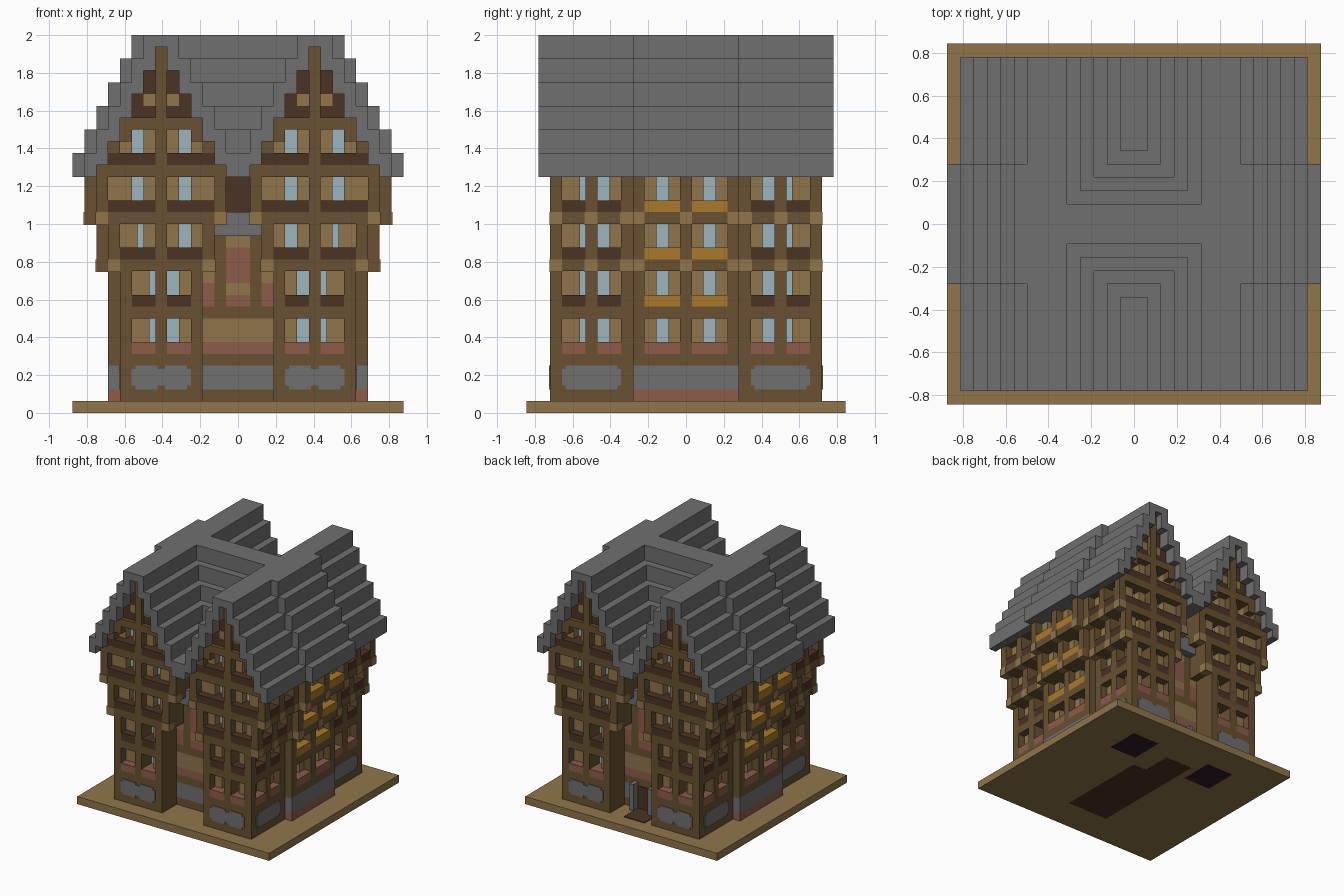
import bpy, bmesh
from mathutils import Vector

U = 1 / 16  # one block
if "Cube" in bpy.data.objects:
    bpy.data.objects.remove(bpy.data.objects["Cube"], do_unlink=True)


def linear(c):
    c /= 255
    return c / 12.92 if c <= 0.04045 else ((c + 0.055) / 1.055) ** 2.4


def material(name, r, g, b):
    m = bpy.data.materials.new(name)
    m.use_nodes = True
    col = (linear(r), linear(g), linear(b), 1)
    m.diffuse_color = col
    m.node_tree.nodes["Principled BSDF"].inputs["Base Color"].default_value = col
    return m


slate = material("slate grey", 112, 112, 112)
timber = material("timber brown", 104, 81, 49)
dark = material("dark wood", 76, 51, 35)
pale = material("pale wood", 144, 117, 74)
brick = material("brick red", 140, 92, 74)
gold = material("gold", 168, 121, 44)
glass = material("pale blue glass", 156, 181, 191)
black = material("cellar black", 45, 27, 36)

# Each part belongs to one material; the quarter house is mirrored in x and y
PARTS = {
    "base": pale, "timber_frame": timber, "timber_posts": timber, "inner_core": timber,
    "dark_sills": dark, "brick_sills": brick, "gold_flower_boxes": gold,
    "window_glass": glass, "window_surrounds": pale, "beam_ends": pale,
    "stone_panels": slate, "side_bay_plinth": brick, "side_bay_stone": slate,
    "gable_boards": dark, "roof_towers": slate, "roof_side_bays": slate,
    "roof_cross_ridge": slate, "centre_timber": timber, "centre_stone": slate,
    "centre_brick": brick, "centre_pale": pale, "centre_dark": dark,
    "centre_canopy": slate,
    "door": dark, "door_jambs": slate, "door_path": dark,
    "cellar_floor": dark, "cellar_pits": black,
}
NO_MIRROR = {"door", "door_jambs", "door_path", "cellar_floor"}
meshes = {name: bmesh.new() for name in PARTS}


def box(part, x0, x1, y0, y1, z0, z1):
    """Box in block units; y counts from the middle towards the front."""
    bm = meshes[part]
    vs = bmesh.ops.create_cube(bm, size=1)["verts"]
    size = Vector((x1 - x0, y1 - y0, z1 - z0))
    mid = Vector((x0 + x1, -(y0 + y1), z0 + z1)) / 2
    for v in vs:
        v.co = Vector(a * b for a, b in zip(v.co, size)) + mid
        v.co *= U


def front(part, a0, a1, d0, d1, z0, z1):
    """Tower front: a is x, mirrored about the tower middle; d is depth."""
    for p, q in ((a0, a1), (13 - a1, 13 - a0)):
        box(part, p, q, 11.5 - d1, 11.5 - d0, z0, z1)


def side(X):
    """Side wall with its face at x = X."""
    def put(part, a0, a1, d0, d1, z0, z1):
        box(part, X - d1, X - d0, a0, a1, z0, z1)
    return put


def window(put, a0, a1, g, z, sill):
    put(sill, a0, a1, 0, 2.5, z, z + 1)
    put("window_glass", g, g + 1, 2, 2.5, z + 1, z + 3)
    for p, q in ((a0, g), (g + 1, a1)):
        if q > p:
            put("window_surrounds", p, q, 1, 2.5, z + 1, z + 3)


def panel(put, a0, a1, z0, z1):
    c = 0.3
    put("stone_panels", a0 + c, a1 - c, -0.1, 0.1, z0, z1)
    put("stone_panels", a0, a1, -0.1, 0.1, z0 + c, z1 - c)


# Base slab and ground storey
box("base", 0, 14, 0, 13.5, 0, 1)
box("timber_frame", 3, 10, 4.5, 11.5, 1, 5)
panel(front, 6.5, 9, 2, 4)
panel(side(10), 5.5, 10.5, 2, 4)
box("side_bay_plinth", 0, 11, 0, 4.5, 1, 2)
box("side_bay_stone", 0, 11, 0, 4.5, 2, 4)
box("timber_frame", 0, 11, 0, 4.5, 4, 5)

# Window storeys: bottom z, inner wall x, outer wall x
for z, xi, X in ((5, 3, 10), (9, 3, 10), (13, 2, 11), (17, 1, 12)):
    wall, bay = side(X), side(X + 1)
    sill = "brick_sills" if z == 5 else "dark_sills"
    bay_sill = "brick_sills" if z == 5 else "gold_flower_boxes"
    top = z + 3
    # Solid core, inner wall and the floor band below the windows
    box("inner_core", xi + 0.5, X - 2.5, 4.4, 9, z, top)
    box("inner_core", 0, X - 1.5, 0, 4.5, z, top)
    box("timber_frame", xi, xi + 1, 4.5, 11.5, z, top)
    if z > 5:
        box("timber_frame", xi, X, 4.5, 11.5, z - 1, z)
        box("timber_frame", 0, X + 1, 0, 4.5, z - 1, z)
    # Posts
    front("timber_posts", X - 1, X, 0, 1, z, top)
    front("timber_posts", 6.5, 7, 0, 2.5, z, top)
    for a in (4.5, 7.5):
        wall("timber_posts", a, a + 1, 0, 2.5, z, top)
    bay("timber_posts", 3.5, 4.5, 0, 2.5, z, top)
    bay("timber_posts", 0, 0.5, 0, 2.5, z, top)
    # Windows
    window(front, 7, X - 1, 7 if X == 10 else 8, z, sill)
    window(wall, 8.5, 10.5, 8.5, z, sill)
    window(wall, 5.5, 7.5, 6.5, z, sill)
    window(bay, 0.5, 3.5, 1.5, z, bay_sill)
    # Pale beam ends under each overhang
    if z > 9:
        e = 0.08
        for a in (4.5, 7.5, 10.5):
            wall("beam_ends", a, a + 1 + e, -e, 1, z - 1 - e, z)
        for a in (0, 3.5):
            bay("beam_ends", a, a + (1 if a else 0.5), -e, 1, z - 1 - e, z)
        box("beam_ends", xi - e, xi + 1, 10.5, 11.5 + e, z - 1 - e, z)
box("timber_frame", 0, 11, 0, 4.5, 8, 9)

# Gables
box("timber_frame", 1, 12, 4.5, 11.5, 20, 21)
front("timber_posts", 6.5, 7, 0, 2.5, 21, 31)
window(front, 7, 10, 8, 21, "dark_sills")
front("dark_sills", 10, 11, 0, 2.5, 21, 22)
front("timber_posts", 10, 11, 0, 1, 22, 23)
front("timber_posts", 9, 10, 0, 1, 23, 24)
front("timber_frame", 6.5, 10, 0, 2.5, 24, 25)
front("gable_boards", 7, 9, 0.5, 2.5, 25, 26)
front("gable_boards", 8, 9, 0.5, 2.5, 26, 27)
front("window_surrounds", 7, 8, 0.5, 2.5, 26, 27)
front("gable_boards", 7, 8, 0.5, 2.5, 27, 29)
for j in range(5):
    front("inner_core", 6.5, 11 - j, 2.5, 3, 21 + 2 * j, 23 + 2 * j)

# Stepped roofs: hollow over the towers, solid over bays and cross ridge
for k in range(6):
    z, h = 30 - 2 * k, 1.5 + k
    for s in (1, -1):
        for p, q, zb in ((h - 1, h, z), (max(h - 2, 0), h - 1, z + 1)):
            x0, x1 = sorted((6.5 + s * p, 6.5 + s * q))
            box("roof_towers", x0, x1, 0, 12.5, zb, z + 2)
    box("roof_side_bays", 6.5, 7.5 + h, 0, 4.5, z, z + 2)
    box("roof_cross_ridge", 0, 6.5, 0, h, z, z + 2)

# Recessed centre wall between the towers
for part, x0, x1, z0, z1 in (
        ("timber", 0, 3, 1, 2), ("stone", 0, 3, 2, 4), ("timber", 0, 3, 4, 5),
        ("brick", 0, 3, 5, 6), ("pale", 0, 3, 6, 8), ("timber", 0, 3, 8, 9),
        ("brick", 0, 1, 9, 10), ("pale", 0, 1, 10, 11), ("brick", 0, 1, 11, 14),
        ("pale", 0, 1, 14, 15), ("timber", 1, 2, 9, 15), ("brick", 2, 3, 9, 11),
        ("pale", 2, 3, 11, 12), ("timber", 2, 3, 12, 15), ("dark", 0, 3, 17, 20)):
    box("centre_" + part, x0, x1, 4.5, 8.5, z0, z1)
box("centre_canopy", 0, 3, 4.5, 9.5, 15, 17)

# Back door and path
box("door", -1, 1, -8.6, -8.4, 1, 4)
for x in (-1.6, 1):
    box("door_jambs", x, x + 0.6, -9.5, -8.5, 1, 4.5)
box("door_path", -2, 1, -11.5, -8.5, 1, 1.1)

# Cellar patches under the base
box("cellar_floor", -3, 3, -3.5, 9, -0.02, 0.05)
box("cellar_floor", -3, 1, -7.5, -3.5, -0.02, 0.05)
box("cellar_pits", 4, 8, -9.5, -5, -0.02, 0.05)

# Turn the parts into objects
for name, bm in meshes.items():
    me = bpy.data.meshes.new(name)
    bm.to_mesh(me)
    bm.free()
    me.materials.append(PARTS[name])
    ob = bpy.data.objects.new(name, me)
    bpy.context.collection.objects.link(ob)
    if name not in NO_MIRROR:
        mod = ob.modifiers.new("mirror", "MIRROR")
        mod.use_axis = (True, name != "cellar_pits", False)
        mod.use_mirror_merge = False
